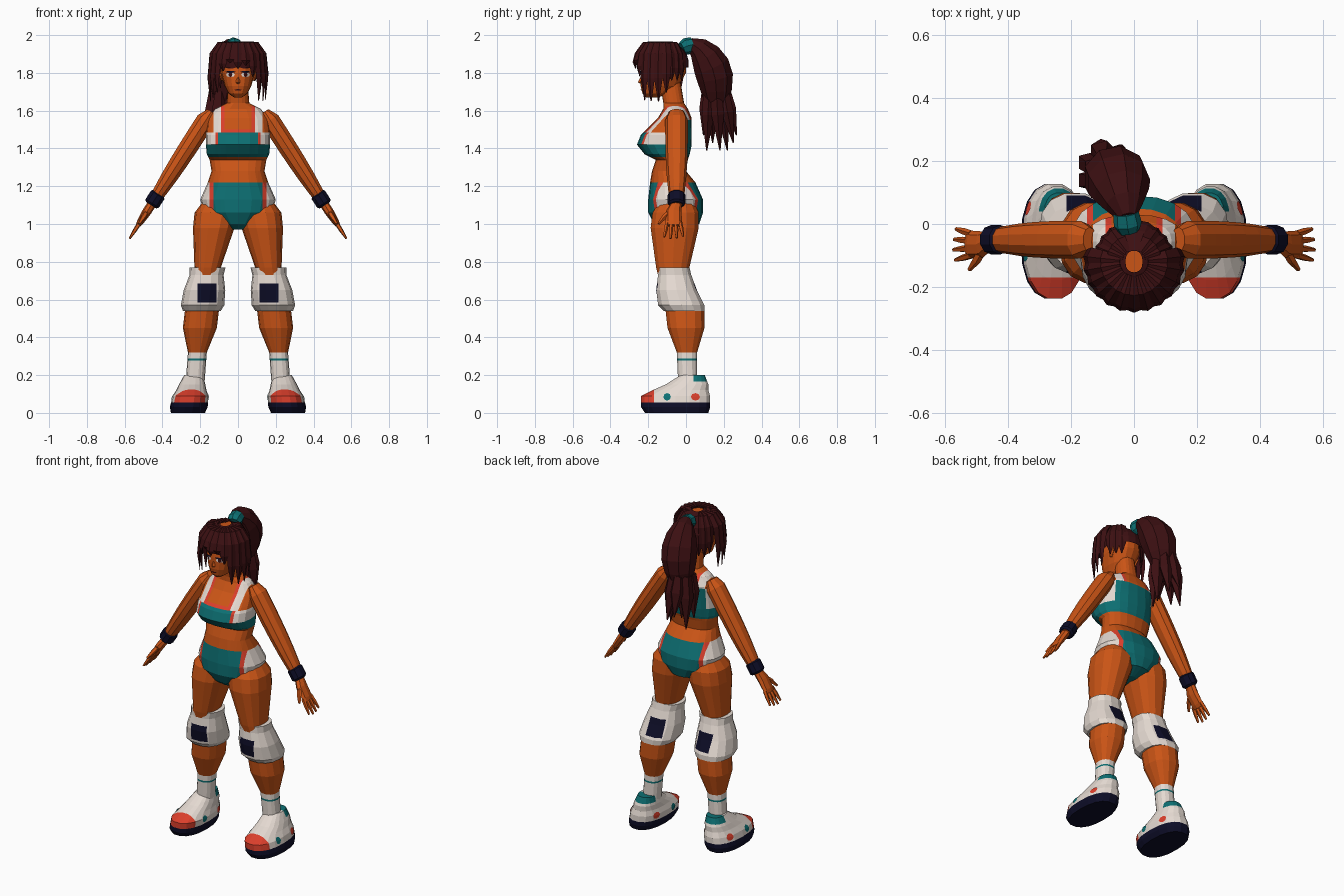
import bpy, bmesh, random
from math import sin, cos, pi, radians, copysign
from mathutils import Vector
from mathutils.bvhtree import BVHTree

random.seed(4)
if "Cube" in bpy.data.objects:
    bpy.data.objects.remove(bpy.data.objects["Cube"])

# Colours
COLOURS = {"skin": (.6, .09, .008), "hair": (.045, .005, .006), "white": (.78, .7, .64),
           "teal": (.004, .16, .17), "red": (.72, .05, .025), "navy": (.004, .004, .02)}
MATERIALS = {}
for colour_name, rgb in COLOURS.items():
    material = bpy.data.materials.new(colour_name)
    material.use_nodes = True
    material.diffuse_color = (*rgb, 1)
    material.node_tree.nodes["Principled BSDF"].inputs["Base Color"].default_value = (*rgb, 1)
    MATERIALS[colour_name] = material
ACROSS, DEPTH = Vector((1, 0, 0)), Vector((0, 1, 0))


def finish(name, bm, colour, cuts=()):
    """Cut along axis planes, colour each face by name or rule, make the object."""
    for axis, value in cuts:
        normal = Vector((axis == "x", axis == "y", axis == "z"))
        bmesh.ops.bisect_plane(bm, geom=bm.verts[:] + bm.edges[:] + bm.faces[:],
                               plane_co=normal * value, plane_no=normal)
    bm.normal_update()
    mesh = bpy.data.meshes.new(name)
    used = []
    for face in bm.faces:
        choice = colour(face.calc_center_median()) if callable(colour) else colour
        if choice not in used:
            used.append(choice)
            mesh.materials.append(MATERIALS[choice])
        face.material_index = used.index(choice)
    tree = BVHTree.FromBMesh(bm)
    bm.to_mesh(mesh)
    bm.free()
    bpy.context.collection.objects.link(bpy.data.objects.new(name, mesh))
    return tree


def bridge(rings, caps=True):
    """Join rings of points into one skin."""
    bm = bmesh.new()
    loops = [[bm.verts.new(point) for point in ring] for ring in rings]
    for low, high in zip(loops, loops[1:]):
        for i in range(len(low)):
            bm.faces.new((low[i - 1], low[i], high[i], high[i - 1]))
    if caps:
        bm.faces.new(loops[0])
        bm.faces.new(loops[-1])
    bmesh.ops.recalc_face_normals(bm, faces=bm.faces[:])
    return bm


def circle(sides):
    return [(cos(2 * pi * i / sides), sin(2 * pi * i / sides)) for i in range(sides)]


def loft(name, rows, colour, sides=14, axis=lambda z: 0, cuts=(), caps=True):
    """Stack of level rounded sections: height, half width, front, back."""
    def boxy(value):
        return copysign(abs(value) ** .85, value)
    rings = [[(axis(z) + half * boxy(c), (front + back + (back - front) * boxy(d)) / 2, z)
              for c, d in circle(sides)] for z, half, front, back in rows]
    return finish(name, bridge(rings, caps), colour, cuts)


def tube(name, path, colour, sides=8, side=DEPTH):
    """Sections along a path: point, radius along side, radius across it."""
    points = [Vector(section[0]) for section in path]
    rings = []
    for i, (_, wide, thick) in enumerate(path):
        along = (points[min(i + 1, len(path) - 1)] - points[max(i - 1, 0)]).normalized()
        u = (side - along * side.dot(along)).normalized()
        v = along.cross(u)
        rings.append([points[i] + u * wide * c + v * thick * d for c, d in circle(sides)])
    finish(name, bridge(rings), colour)


def decal(name, tree, centre, wide, tall, colour, look=DEPTH, lift=.004):
    """Thin painted plate laid on a surface, seen along the look direction."""
    sideways = DEPTH if look.x else ACROSS
    rim = [sideways * wide * c + Vector((0, 0, tall * d)) for c, d in circle(8)]
    starts = [Vector(centre) - look + offset for offset in [Vector()] + rim]
    hits = [tree.ray_cast(start, look)[0] for start in starts]
    if None in hits:
        return
    bm = bmesh.new()
    middle, *edge = [bm.verts.new(hit - look * lift) for hit in hits]
    for i in range(len(edge)):
        bm.faces.new((middle, edge[i - 1], edge[i]))
    bm.normal_update()
    if bm.faces[:][0].normal.dot(look) > 0:
        bmesh.ops.reverse_faces(bm, faces=bm.faces[:])
    finish(name, bm, colour)


# Torso with sports top and briefs
BRIEFS_TOP, BAND, CUP, NECKLINE, BACK_TOP, STRAP_TOP = 1.22, 1.355, 1.42, 1.485, 1.55, 1.625
NECK_EDGE, STRAP, PANEL, TRIM = .072, .09, .13, .15


def torso_colour(c):
    x, front = abs(c.x), c.y < -.06
    if c.z < BRIEFS_TOP:
        return "teal" if x < PANEL else "red" if x < TRIM else "white"
    if c.z < BAND or c.z > STRAP_TOP:
        return "skin"
    if c.z < CUP:
        return "teal"
    if front and c.z < NECKLINE:
        return "teal" if x < .105 else "red" if x < .12 else "white"
    if not front and c.z < BACK_TOP:
        return "teal" if x < PANEL else "white"
    if front and c.z < NECKLINE + .015 and x < STRAP:
        return "red"
    return "skin" if x < NECK_EDGE or x > PANEL else "red" if x < STRAP else "white"


heights = (BAND, CUP, NECKLINE, NECKLINE + .015, BACK_TOP, STRAP_TOP)
widths = (NECK_EDGE, STRAP, .105, .12, PANEL, TRIM)
loft("torso", [
    (.97, .04, -.13, 0), (1, .1, -.17, .07), (1.06, .18, -.2, .09), (1.13, .2, -.2, .09),
    (BRIEFS_TOP, .16, -.19, .05), (1.28, .14, -.18, 0), (1.34, .15, -.16, .01),
    (1.37, .165, -.22, .02), (CUP, .17, -.26, .03), (1.47, .17, -.24, .03),
    (1.56, .16, -.15, .03), (1.61, .12, -.12, .01), (1.64, .06, -.12, -.01),
    (1.76, .05, -.14, -.03)], torso_colour, sides=20,
    cuts=[("z", z) for z in heights] + [("x", s * x) for x in widths for s in (1, -1)])

# Head and face
head = loft("head", [
    (1.67, .02, -.21, -.15), (1.69, .05, -.23, -.09), (1.73, .07, -.24, -.04),
    (1.8, .09, -.24, 0), (1.9, .085, -.23, 0), (1.95, .05, -.17, -.05)], "skin", sides=16)
tube("nose", [((0, -.23, 1.79), .006, .004), ((0, -.242, 1.75), .011, .013),
              ((0, -.23, 1.74), .007, .004)], "skin", sides=4, side=ACROSS)
decal("mouth", head, (0, 0, 1.71), .02, .004, "hair")
for s in (1, -1):
    eye = Vector((s * .04, 0, 1.79))
    up = Vector((0, 0, .015))
    decal("eye_white", head, eye, .024, .013, "white")
    decal("iris", head, eye, .01, .012, "hair", lift=.007)
    decal("upper_lash", head, eye + up, .028, .005, "navy", lift=.008)
    decal("eyebrow", head, eye + up * 2.5, .026, .004, "hair")
    tube("ear", [((s * .08, -.1, 1.81), .02, .01), ((s * .09, -.09, 1.79), .02, .01),
                 ((s * .085, -.1, 1.76), .01, .006)], "skin", sides=6)

# Domed hair cap, open at the crown
dome = [(cos(radians(a)), sin(radians(a))) for a in range(-10, 80, 17)]
loft("hair_cap", [(1.85 + .12 * rise, .105 * c, -.12 - .13 * c, -.12 + .135 * c)
                  for c, rise in dome], "hair", sides=16, caps=False)

# Fringe and side locks around the head
for angle in range(-144, 145, 16):
    turn = abs(angle)
    tip = 1.835 if turn < 30 else 1.79 if turn < 45 else 1.67 if turn < 105 else 1.74
    tip += random.uniform(-.025, .03)
    out = Vector((sin(radians(angle)), -cos(radians(angle)), 0))
    reach = .12 if turn > 110 else .15
    path = [(out * reach * share + Vector((0, -.12, z)), wide, .4 * wide)
            for share, z, wide in ((.3, 1.962, .012), (.68, 1.955, .026), (.93, 1.9, .031),
                                   (1.02, (1.89 + tip) / 2, .024), (.98, tip, .003))]
    tube("hair_lock", path, "hair", sides=4, side=Vector((-out.y, out.x, 0)))

# Ponytail with tie and ragged ends
tube("hair_tie", [((-.015, -.02, 1.93), .035, .035), ((-.02, 0, 1.94), .045, .045),
                  ((-.025, .035, 1.95), .04, .04)], "teal", side=ACROSS)
tail = []
for step in range(8):
    t = step / 7
    radius = .03 + .075 * sin(pi * t)
    spine = (-.02 - .07 * t, .02 + .14 * sin(pi / 2 * min(1, 1.4 * t)), 1.96 - .4 * t ** 1.4)
    tail.append((spine, radius, radius * .95))
tube("ponytail", tail, "hair", sides=9, side=ACROSS)
for i, (c, d) in enumerate(circle(7)):
    root = Vector((-.085 + .05 * c, .16 + .05 * d, 1.7))
    tip = Vector((-.09 + .07 * c, .18 + .09 * d, 1.39 + .04 * (i % 3)))
    tube("ponytail_end", [(root, .03, .03), (root.lerp(tip, .4), .045, .035),
                          (tip, .003, .003)], "hair", sides=5, side=ACROSS)

# Colour rules for sock, knee pad and shoe
SOCK, STRIPE, SOLE, HEEL_TAB, TOE = .32, (.278, .288), .055, .165, -.17
PATCH_X, PATCH_Z = (.115, .215), (.585, .685)


def leg_colour(c):
    if c.z > SOCK:
        return "skin"
    return "teal" if STRIPE[0] < c.z < STRIPE[1] else "white"


def pad_colour(c):
    inside = PATCH_X[0] < abs(c.x) < PATCH_X[1] and PATCH_Z[0] < c.z < PATCH_Z[1]
    return "navy" if inside and abs(c.y + .04) > .05 else "white"


def shoe_colour(c):
    if c.z < SOLE:
        return "navy"
    if c.y < TOE and c.z > .07:
        return "red"
    return "teal" if c.y > .04 and c.z > HEEL_TAB else "white"


for s, tag in ((1, "left_"), (-1, "right_")):
    def leg_axis(z):
        return s * (.235 - .11 * z ** 1.5)

    def shoe_axis(z):
        return s * (.265 - .15 * z)

    def arm(t, wide, thick, y=-.05):
        """Section on the line from shoulder to wrist and beyond."""
        return (s * (.17 + .29 * t), y, 1.55 - .45 * t), wide, thick

    # Leg with sock
    loft(tag + "leg", [
        (1.12, .08, -.14, .04), (1.06, .115, -.18, .07), (.98, .11, -.19, .07),
        (.77, .07, -.16, .02), (.65, .08, -.13, .05), (.54, .09, -.11, .1),
        (.45, .09, -.1, .1), (SOCK, .05, -.05, .06), (.1, .05, -.04, .06)],
        leg_colour, axis=leg_axis, cuts=[("z", z) for z in STRIPE])

    # Knee pad with front and back patches
    loft(tag + "knee_pad", [
        (.77, .095, -.15, .02), (.73, .09, -.15, .03), (.65, .11, -.16, .06),
        (.57, .115, -.15, .1), (.54, .1, -.12, .1)], pad_colour, axis=leg_axis,
        cuts=[("x", s * x) for x in PATCH_X] + [("z", z) for z in PATCH_Z])

    # Shoe
    shoe = loft(tag + "shoe", [
        (0, .09, -.22, .12), (.03, .1, -.24, .13), (.09, .095, -.24, .13),
        (.12, .08, -.18, .12), (.15, .07, -.11, .12), (.2, .05, -.03, .1)],
        shoe_colour, sides=18, axis=shoe_axis,
        cuts=[("z", SOLE), ("z", HEEL_TAB), ("y", TOE), ("y", .04)])
    for look in (ACROSS, -ACROSS):
        decal(tag + "shoe_red_spot", shoe, (shoe_axis(0), .05, .085), .024, .02, "red", look)
        decal(tag + "shoe_teal_spot", shoe, (shoe_axis(0), -.1, .085), .02, .02, "teal", look)

    # Arm and wristband
    sleeve = [(i / 6, .06 - .028 * (i / 6) ** 3) for i in range(7)]
    tube(tag + "arm", [arm(-.1, .04, .025)] + [arm(t, r, r * .88) for t, r in sleeve],
         "skin", sides=10)
    tube(tag + "wristband", [arm(.86, .035, .035), arm(.88, .047, .044),
                             arm(.98, .047, .044), arm(1, .035, .035)], "navy", sides=10)

    # Hand with fingers and thumb
    tube(tag + "palm", [arm(.98, .028, .024), arm(1.08, .042, .024, -.065),
                        arm(1.2, .044, .018, -.065), arm(1.24, .038, .012, -.065)], "skin")
    for i in range(4):
        y, fan = -.1 + .023 * i, .01 * (i - 1.5)
        length = .2 - .02 * abs(i - 1.3)
        tube(tag + "finger", [arm(1.2, .011, .012, y), arm(1.2 + length / 2, .011, .011, y + fan / 2),
                              arm(1.2 + length, .006, .006, y + fan)], "skin", sides=5)
    tube(tag + "thumb", [arm(1.06, .014, .014, -.075), arm(1.14, .014, .014, -.115),
                         arm(1.22, .007, .007, -.145)], "skin", sides=5)
